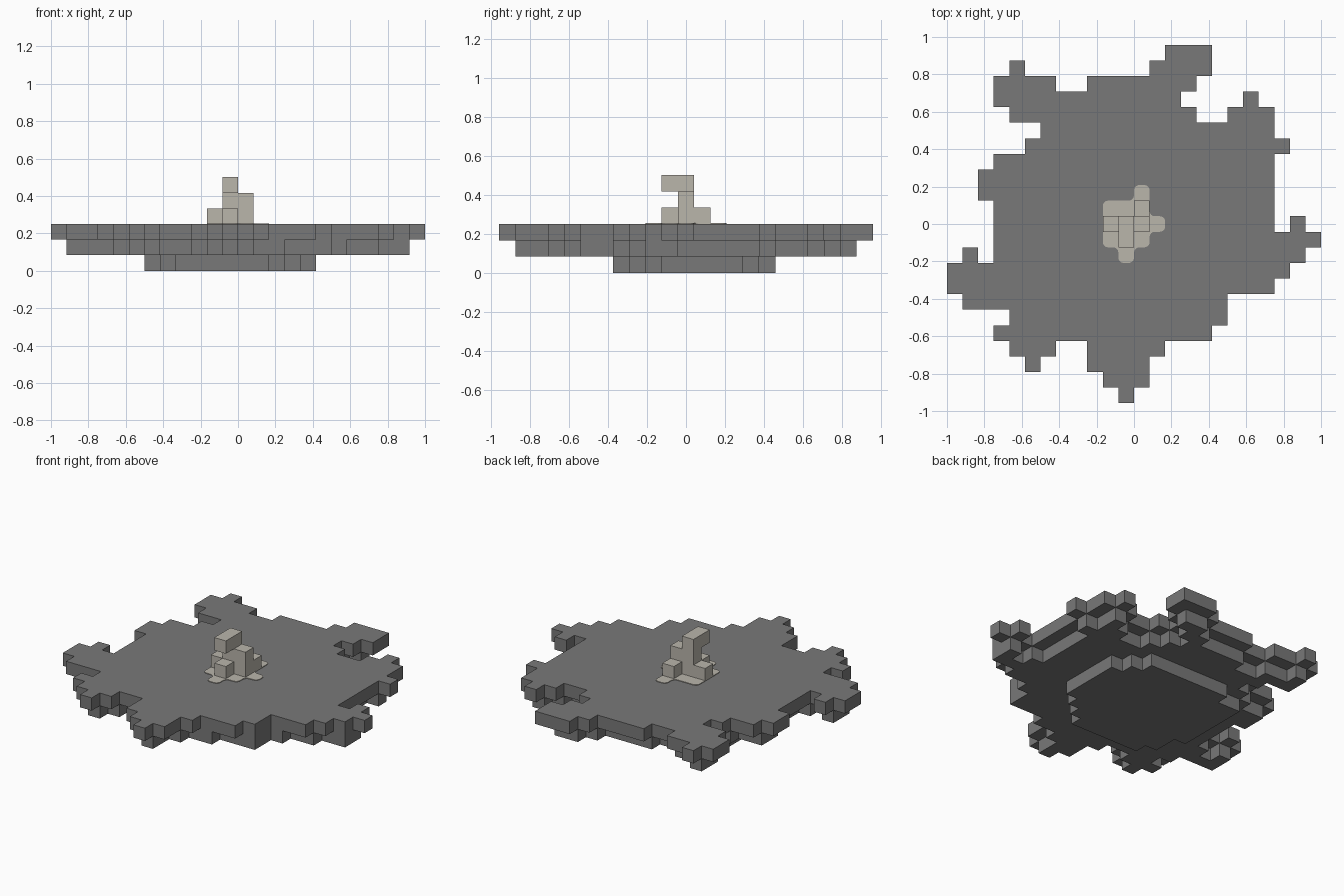
import bpy, bmesh
from mathutils import Vector

cube = bpy.data.objects.get("Cube")
if cube:
    bpy.data.objects.remove(cube, do_unlink=True)

UNIT = 1 / 12                               # edge of one block
ORIGIN = Vector((-12, -11.5, 0))            # grid corner, in blocks
SIDES = ((1, 0), (-1, 0), (0, 1), (0, -1))


def material(name, colour):
    mat = bpy.data.materials.new(name)
    mat.use_nodes = True
    mat.diffuse_color = (*colour, 1)
    shader = mat.node_tree.nodes["Principled BSDF"]
    shader.inputs["Base Color"].default_value = (*colour, 1)
    shader.inputs["Roughness"].default_value = 0.9
    return mat


def fill(rows):
    """Turn rows of (start, end) spans into a set of grid cells."""
    return {(c, r) for r, spans in rows.items()
            for start, end in spans for c in range(start, end)}


def finish(name, bm, mat):
    mesh = bpy.data.meshes.new(name)
    bmesh.ops.recalc_face_normals(bm, faces=bm.faces)
    bm.to_mesh(mesh)
    bm.free()
    mesh.materials.append(mat)
    obj = bpy.data.objects.new(name, mesh)
    bpy.context.collection.objects.link(obj)
    return obj


def blocks(name, voxels, mat):
    """Build the outer skin of a set of (column, row, layer) blocks."""
    bm = bmesh.new()
    for voxel in voxels:
        for axis in range(3):
            for side in (0, 1):
                beside = list(voxel)
                beside[axis] += 2 * side - 1
                if tuple(beside) in voxels:
                    continue
                u, v = (axis + 1) % 3, (axis + 2) % 3
                ring = []
                for du, dv in ((0, 0), (1, 0), (1, 1), (0, 1)):
                    p = Vector(voxel)
                    p[axis] += side
                    p[u] += du
                    p[v] += dv
                    ring.append(bm.verts.new((p + ORIGIN) * UNIT))
                bm.faces.new(ring if side else ring[::-1])
    bmesh.ops.remove_doubles(bm, verts=bm.verts, dist=UNIT / 100)
    return finish(name, bm, mat)


def flat_patch(name, cells, z, height, radius, mat):
    """Build a thin plate over some cells, with rounded corners."""
    bm = bmesh.new()
    for c, r in cells:
        ring = [bm.verts.new((Vector((c + i, r + j, 0)) + ORIGIN) * UNIT + Vector((0, 0, z)))
                for i, j in ((0, 0), (1, 0), (1, 1), (0, 1))]
        bm.faces.new(ring)
    bmesh.ops.remove_doubles(bm, verts=bm.verts, dist=UNIT / 100)
    bmesh.ops.dissolve_limit(bm, angle_limit=0.01, verts=bm.verts, edges=bm.edges)
    bmesh.ops.bevel(bm, geom=bm.verts[:], offset=radius, segments=4,
                    profile=0.5, affect='VERTICES')
    grown = bmesh.ops.extrude_face_region(bm, geom=bm.faces[:])["geom"]
    bmesh.ops.translate(bm, vec=(0, 0, height),
                        verts=[g for g in grown if isinstance(g, bmesh.types.BMVert)])
    return finish(name, bm, mat)


rock = material("dark grey rock", (0.19, 0.19, 0.19))
stone = material("pale warm stone", (0.49, 0.465, 0.41))

# Ragged top slab, row by row from front to back
top = fill(dict(enumerate([
    [(11, 12)], [(10, 13)], [(5, 6), (9, 13)], [(4, 7), (9, 14)],
    [(3, 17)], [(4, 18)], [(1, 18)], [(0, 21)], [(0, 22)],
    [(1, 2), (3, 23)], [(3, 24)], [(3, 21), (22, 23)], [(3, 21)],
    [(2, 21)], [(2, 21)], [(3, 21)], [(5, 22)], [(6, 21)],
    [(4, 16), (18, 21)], [(3, 15), (19, 20)], [(3, 7), (9, 16)],
    [(4, 5), (13, 17)], [(14, 17)]])))

# Middle slab: the top slab worn back by one block, with a few left flush
middle = {(c, r) for c, r in top if all((c + i, r + j) in top for i, j in SIDES)}
middle |= {(14, 4), (17, 5), (17, 6), (18, 7), (22, 9)}

# Small rounded bottom slab
bottom = fill({7: [(8, 14)], 8: [(7, 15)], 9: [(7, 16)], 15: [(6, 16)], 16: [(8, 15)]}
              | {r: [(6, 17)] for r in range(10, 15)})

slabs = (bottom, middle, top)
blocks("rock_island", {(c, r, z) for z, slab in enumerate(slabs) for c, r in slab}, rock)

# Stone pillar: foot, step and overhanging cap
foot = {(10, 11), (11, 11), (12, 11), (12, 12), (11, 10)}
step = {(11, 11), (12, 11)}
cap = {(11, 11), (11, 10)}
tiers = (foot, step, cap)
blocks("stone_pillar", {(c, r, z) for z, tier in enumerate(tiers, 3) for c, r in tier}, stone)

# Thin gravel patch around the foot of the pillar
gravel = {(c, r) for c in range(10, 13) for r in range(10, 13)}
gravel |= {(12, 13), (13, 11), (11, 9)}
flat_patch("gravel_patch", gravel, 3 * UNIT, 0.004, 0.028, stone)
